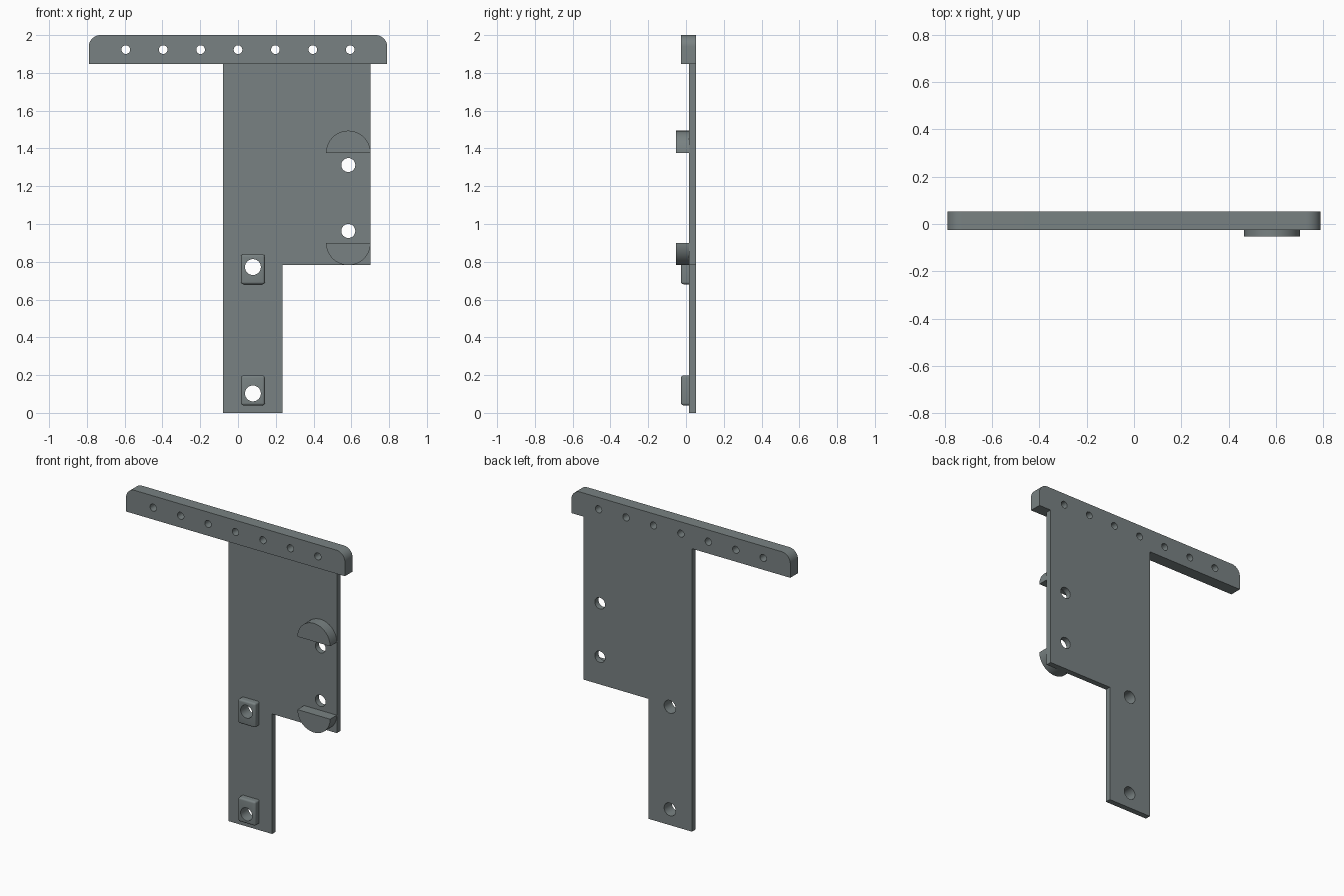
import bpy, bmesh, math

if "Cube" in bpy.data.objects:
    bpy.data.objects.remove(bpy.data.objects["Cube"])

# y levels: pad/rail front, plate front, shared back
FRONT, MID, BACK = -0.026, 0.016, 0.053

grey = bpy.data.materials.new("slate_grey")
grey.diffuse_color = (0.19, 0.222, 0.224, 1)
grey.use_nodes = True
grey.node_tree.nodes["Principled BSDF"].inputs["Base Color"].default_value = grey.diffuse_color


def arc(cx, cz, r, a0, a1, n):
    """Points along an arc in the xz plane, angles in degrees."""
    return [(cx + r * math.cos(math.radians(a0 + (a1 - a0) * i / n)),
             cz + r * math.sin(math.radians(a0 + (a1 - a0) * i / n)))
            for i in range(n + 1)]


def prism(name, profile, y0, y1, bevel=0):
    """Extrude an xz profile from y0 to y1, optionally rounding all but the back edges."""
    bm = bmesh.new()
    face = bm.faces.new([bm.verts.new((x, y0, z)) for x, z in profile])
    ext = bmesh.ops.extrude_face_region(bm, geom=[face], use_keep_orig=True)
    for v in ext["geom"]:
        if isinstance(v, bmesh.types.BMVert):
            v.co.y = y1
    bmesh.ops.recalc_face_normals(bm, faces=bm.faces)
    if bevel:
        edges = [e for e in bm.edges if not all(abs(v.co.y - y1) < 1e-5 for v in e.verts)]
        bmesh.ops.bevel(bm, geom=edges, offset=bevel, segments=4, profile=0.5, affect="EDGES")
    mesh = bpy.data.meshes.new(name)
    bm.to_mesh(mesh)
    bm.free()
    mesh.materials.append(grey)
    obj = bpy.data.objects.new(name, mesh)
    bpy.context.collection.objects.link(obj)
    return obj


def drill(obj, holes):
    """Cut round holes (x, z, radius) right through the part."""
    for x, z, r in holes:
        cutter = prism("cutter", arc(x, z, r, 0, 360, 32)[:-1], -0.2, 0.2)
        mod = obj.modifiers.new("hole", "BOOLEAN")
        mod.operation, mod.solver, mod.object = "DIFFERENCE", "EXACT", cutter
        bpy.context.view_layer.update()
        dg = bpy.context.evaluated_depsgraph_get()
        cut = bpy.data.meshes.new_from_object(obj.evaluated_get(dg))
        obj.modifiers.clear()
        obj.data = cut
        bpy.data.objects.remove(cutter)


def rect(x0, x1, z0, z1):
    return [(x0, z0), (x1, z0), (x1, z1), (x0, z1)]


parts = []
pad_holes = [(0.079, 0.772, 0.042), (0.079, 0.103, 0.042)]

# Stepped back plate
plate = prism("back_plate", [(-0.08, 0), (0.235, 0), (0.235, 0.783), (0.702, 0.783),
                             (0.702, 1.846), (-0.08, 1.846)], MID, BACK)
drill(plate, pad_holes + [(0.584, 1.312, 0.037), (0.584, 0.963, 0.037)])
parts.append(plate)

# Top rail with rounded upper corners and a row of holes
rail = prism("top_rail", [(-0.79, 1.846), (0.79, 1.846)]
             + arc(0.728, 1.938, 0.062, 0, 90, 10)
             + arc(-0.728, 1.938, 0.062, 90, 180, 10), FRONT, BACK)
drill(rail, [(0.198 * i, 1.923, 0.023) for i in range(-3, 4)])
parts.append(rail)

# Rounded mounting pads
for name, z0, hole in (("upper_pad", 0.681, pad_holes[0]), ("lower_pad", 0.04, pad_holes[1])):
    pad = prism(name, rect(0.016, 0.142, z0, z0 + 0.158), FRONT, MID, bevel=0.012)
    drill(pad, [hole])
    parts.append(pad)

# Half-disc stops above and below the side holes
parts.append(prism("upper_half_disc", arc(0.584, 1.376, 0.118, 0, 180, 32), -0.053, MID))
parts.append(prism("lower_half_disc", arc(0.584, 0.9, 0.118, 180, 360, 32), -0.053, MID))

# Smooth the curved walls, keep corners crisp
for obj in parts:
    bpy.ops.object.select_all(action="DESELECT")
    obj.select_set(True)
    bpy.context.view_layer.objects.active = obj
    bpy.ops.object.shade_smooth_by_angle(angle=math.radians(30))
